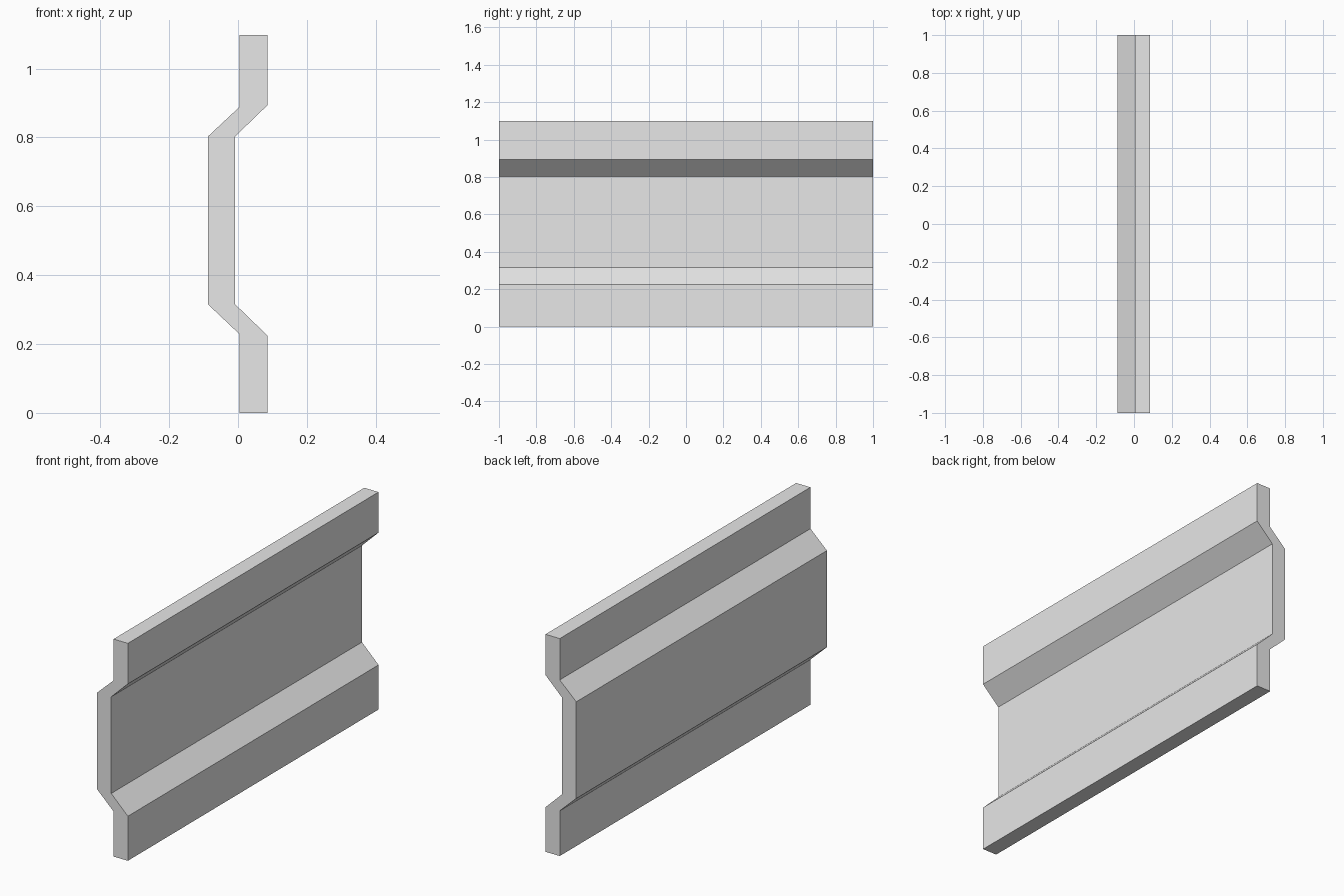
import bpy
import bmesh

cube = bpy.data.objects.get("Cube")
if cube:
    bpy.data.objects.remove(cube, do_unlink=True)

# Plain grey material
grey = bpy.data.materials.new("light_grey")
grey.use_nodes = True
colour = (0.8, 0.8, 0.8, 1)
grey.diffuse_color = colour
grey.node_tree.nodes["Principled BSDF"].inputs["Base Color"].default_value = colour

# Folded cross-section: up the left-hand side, then back down the other
outline = [
    (0.085, 0), (0.085, 0.225), (-0.008, 0.315), (-0.008, 0.803),
    (0.085, 0.893), (0.085, 1.098), (0.005, 1.098), (0.005, 0.889),
    (-0.087, 0.803), (-0.087, 0.315), (0.005, 0.228), (0.005, 0),
]

# Corrugated panel: the cross-section extruded from front to back
bm = bmesh.new()
profile = bm.faces.new([bm.verts.new((x, -1, z)) for x, z in outline])
result = bmesh.ops.extrude_face_region(bm, geom=[profile], use_keep_orig=True)
moved = [v for v in result["geom"] if isinstance(v, bmesh.types.BMVert)]
bmesh.ops.translate(bm, verts=moved, vec=(0, 2, 0))
bmesh.ops.recalc_face_normals(bm, faces=bm.faces[:])

mesh = bpy.data.meshes.new("folded_panel")
bm.to_mesh(mesh)
bm.free()
mesh.materials.append(grey)
panel = bpy.data.objects.new("folded_panel", mesh)
bpy.context.collection.objects.link(panel)
